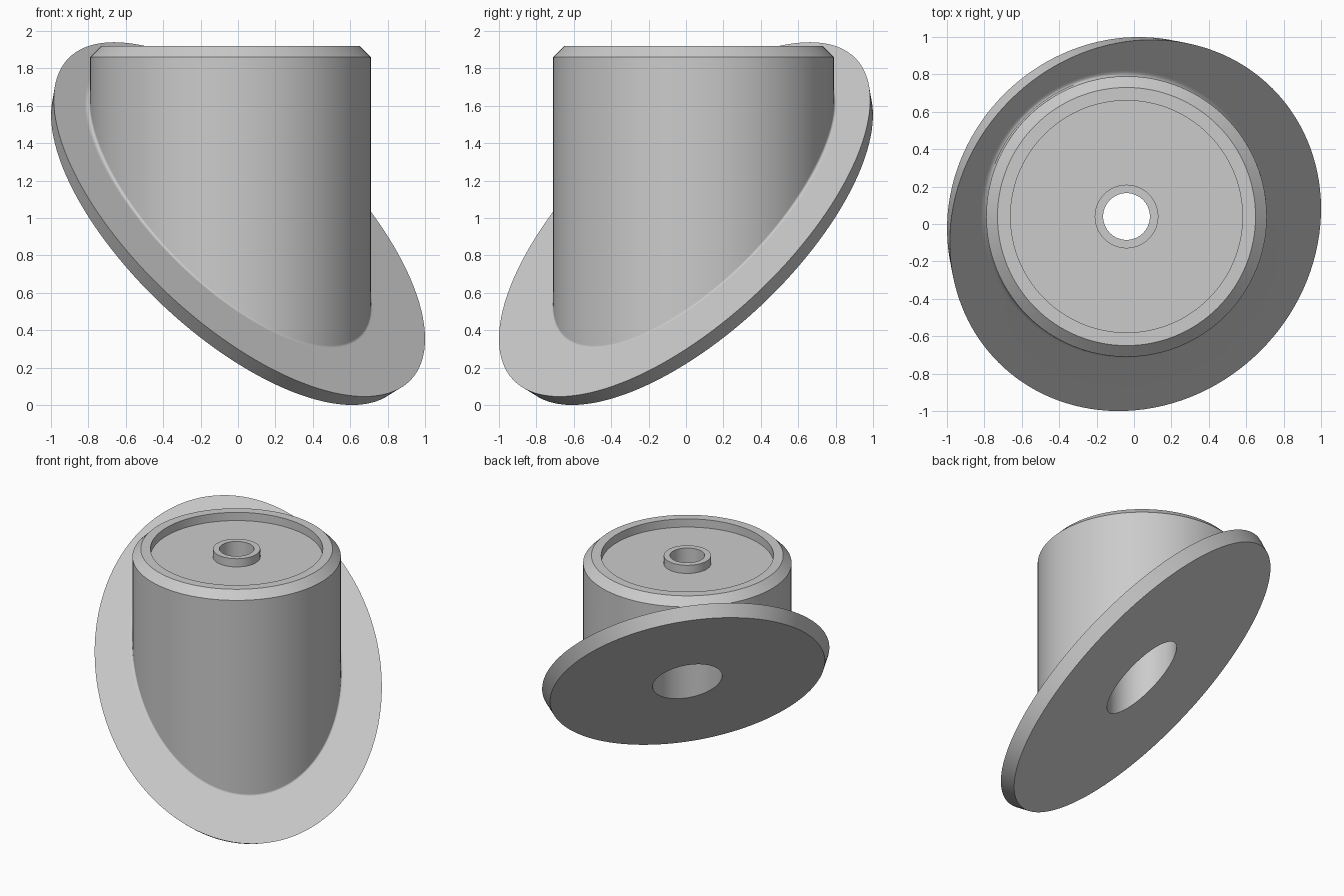
import bpy, bmesh, math
from mathutils import Vector

cube = bpy.data.objects.get("Cube")
if cube:
    bpy.data.objects.remove(cube, do_unlink=True)

SEG = 128
AXIS = Vector((-0.04, 0.04, 0))            # upright axis of the housing
DOWN = Vector((1, -1, 0)).normalized()     # downhill direction of the flange
ACROSS = Vector((1, 1, 0)).normalized()
TOP_PLANE, BOTTOM_PLANE = 1.003, 0.862     # flange plane heights above the origin
ANGLES = [2 * math.pi * i / SEG for i in range(SEG)]


def on_plane(p, level):
    """Drop a point vertically onto a 45 degree plane."""
    return Vector((p.x, p.y, level - p.dot(DOWN)))


def outward(a):
    return DOWN * math.cos(a) + ACROSS * math.sin(a)


def flat_ring(r, z):
    return [AXIS + outward(a) * r + Vector((0, 0, z)) for a in ANGLES]


def sloped_ring(offset, across, down, level):
    return [on_plane(DOWN * (offset + down * math.cos(a)) + ACROSS * across * math.sin(a), level)
            for a in ANGLES]


def fillet_rings(r, radius, steps):
    """Rounded joint from the sloping flange up to the upright wall."""
    rings = []
    for k in range(steps + 1):
        t = k / steps
        ring = []
        for a in ANGLES:
            corner = on_plane(AXIS + outward(a) * r, TOP_PLANE)
            along = (outward(a) - Vector((0, 0, math.cos(a)))).normalized()
            reach = radius / math.tan(math.acos(along.z) / 2)
            start, end = corner + along * reach, corner + Vector((0, 0, reach))
            ring.append(start * (1 - t) ** 2 + corner * 2 * t * (1 - t) + end * t * t)
        rings.append(ring)
    return rings


axis_offset = AXIS.dot(DOWN)
mouth = sloped_ring(axis_offset, 0.25, 0.25, BOTTOM_PLANE)
rings = [
    mouth,                                              # bore mouth in the underside
    sloped_ring(-0.06, 0.991, 0.922, BOTTOM_PLANE),     # flange underside edge
    sloped_ring(0.0106, 1.036, 0.947, TOP_PLANE),       # flange upper edge, flared
    *fillet_rings(0.75, 0.02, 8),                       # joint to the wall
    flat_ring(0.75, 1.86), flat_ring(0.69, 1.92),       # chamfered shoulder
    flat_ring(0.62, 1.92), flat_ring(0.62, 1.855),      # recessed top
    flat_ring(0.17, 1.855), flat_ring(0.17, 1.92),      # centre boss
    flat_ring(0.125, 1.92), flat_ring(0.125, 1.6),      # small through hole
    flat_ring(0.25, 1.6),                               # wide bore from below
]

# Loft the closed chain of rings into one solid
bm = bmesh.new()
loops = [[bm.verts.new(p) for p in ring] for ring in rings]
for low, high in zip(loops, loops[1:] + loops[:1]):
    for i in range(SEG):
        j = (i + 1) % SEG
        bm.faces.new((low[i], low[j], high[j], high[i]))
bmesh.ops.recalc_face_normals(bm, faces=bm.faces)
mesh = bpy.data.meshes.new("flanged_housing")
bm.to_mesh(mesh)
bm.free()

housing = bpy.data.objects.new("flanged_housing", mesh)
bpy.context.collection.objects.link(housing)

# Plain grey finish
grey = bpy.data.materials.new("light_grey")
grey.use_nodes = True
colour = (0.6, 0.6, 0.6, 1)
grey.diffuse_color = colour
grey.node_tree.nodes["Principled BSDF"].inputs["Base Color"].default_value = colour
mesh.materials.append(grey)

bpy.ops.object.select_all(action="DESELECT")
housing.select_set(True)
bpy.context.view_layer.objects.active = housing
bpy.ops.object.shade_smooth_by_angle(angle=math.radians(30))
weighted = housing.modifiers.new("even_shading", "WEIGHTED_NORMAL")
weighted.keep_sharp = True
